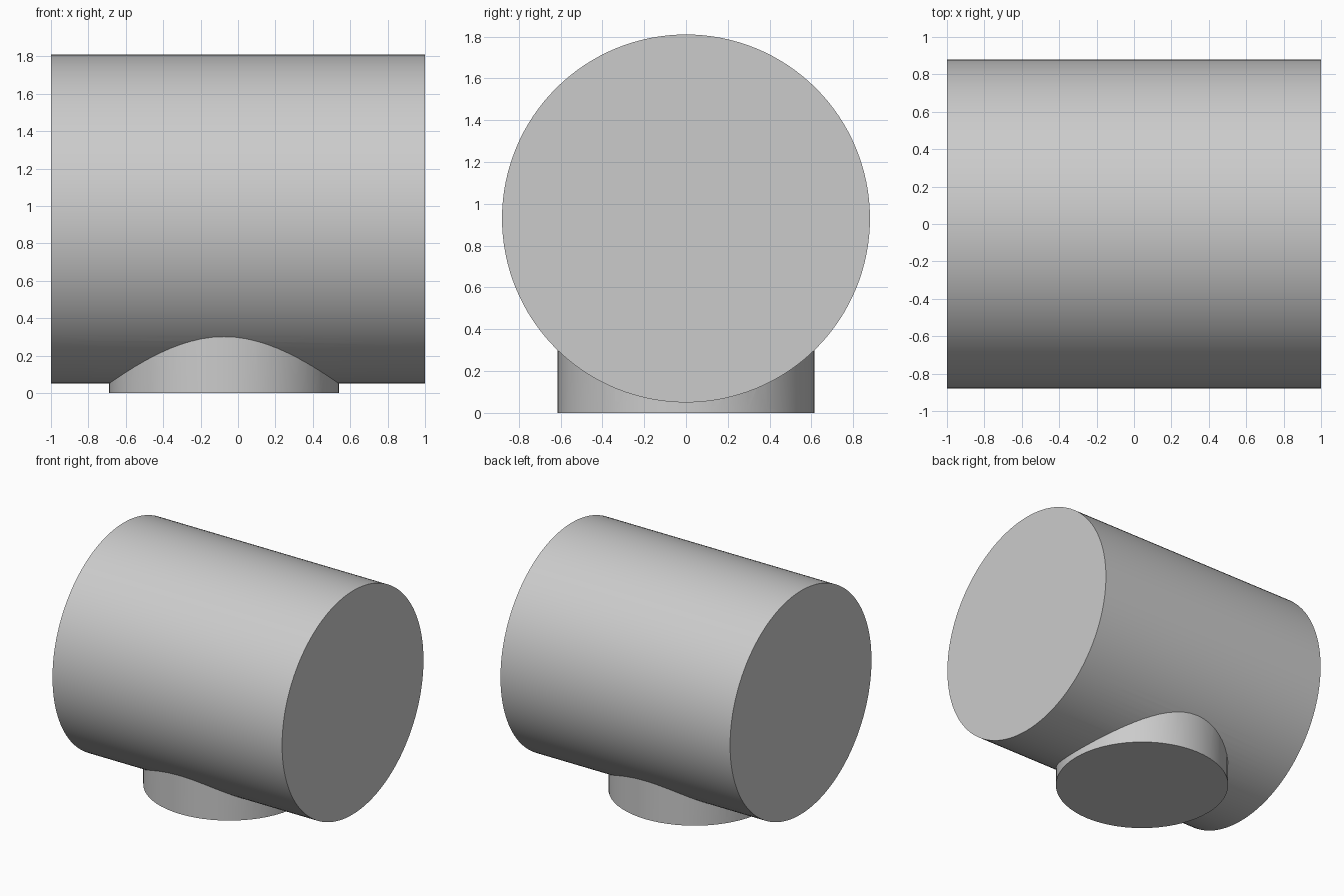
import bpy
import math

cube = bpy.data.objects.get("Cube")
if cube:
    bpy.data.objects.remove(cube, do_unlink=True)

# Single grey finish
grey = bpy.data.materials.new("plain_grey")
grey.use_nodes = True
colour = (0.6, 0.6, 0.6, 1.0)
grey.diffuse_color = colour
grey.node_tree.nodes["Principled BSDF"].inputs["Base Color"].default_value = colour


def cylinder(name, radius, depth, location, sides, rotation=(0, 0, 0)):
    bpy.ops.mesh.primitive_cylinder_add(
        vertices=sides, radius=radius, depth=depth,
        location=location, rotation=rotation)
    obj = bpy.context.object
    obj.name = name
    obj.data.materials.append(grey)
    return obj


# Short round foot, offset to the right, reaching inside the drum
foot = cylinder("foot", 0.615, 0.5, (-0.075, 0, 0.25), 64)

# Large drum lying along x
drum = cylinder("drum_with_foot", 0.88, 2.0, (0, 0, 0.93), 128,
                (0, math.pi / 2, 0))

# Fuse the foot to the drum so that only the outer skin remains
union = drum.modifiers.new("join_foot", "BOOLEAN")
union.operation = "UNION"
union.solver = "EXACT"
union.object = foot
bpy.ops.object.modifier_apply(modifier=union.name)
bpy.data.objects.remove(foot, do_unlink=True)

# Smooth round walls with crisp rims
bpy.ops.object.shade_smooth_by_angle(angle=math.radians(20))
